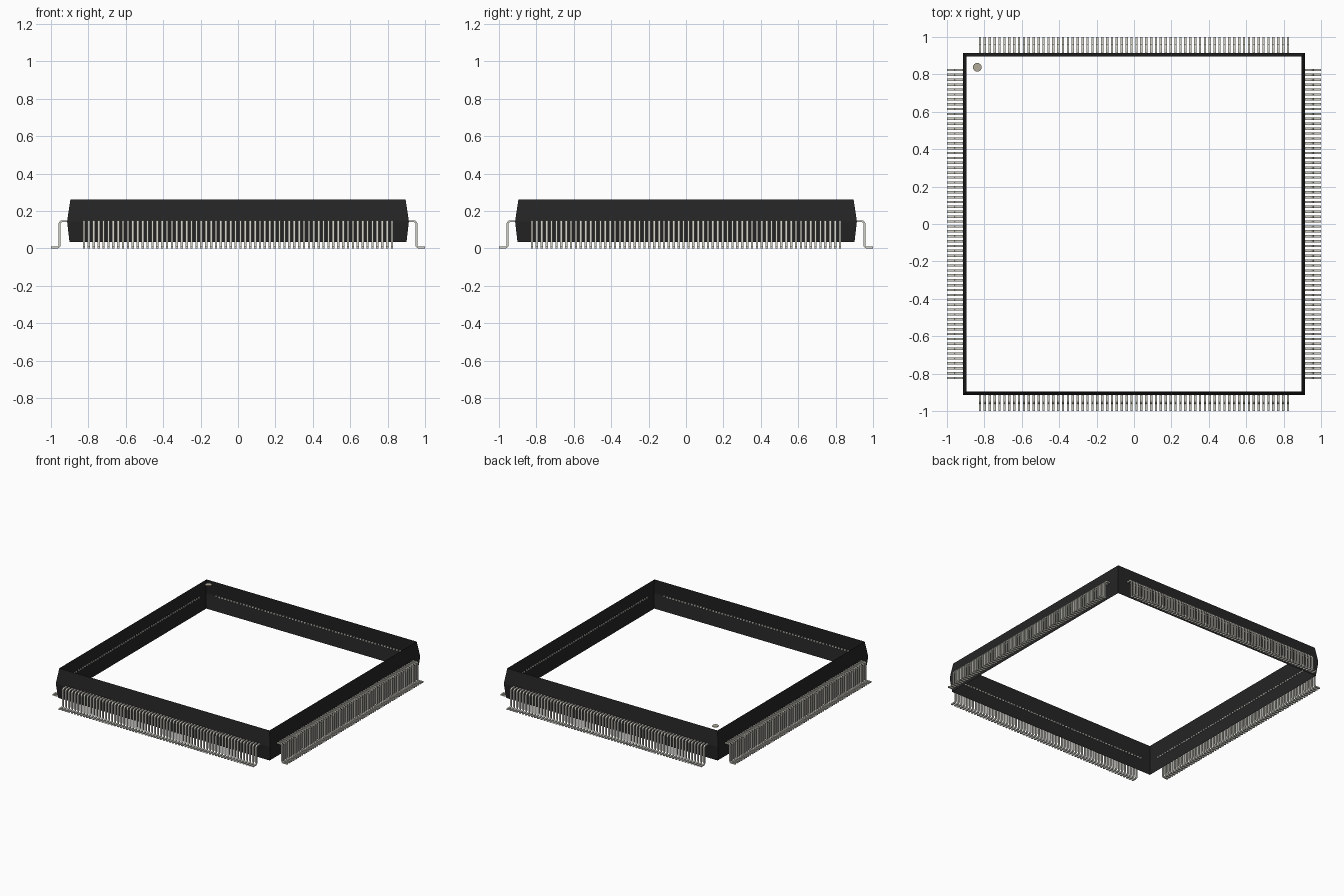
import bpy, bmesh, math
from mathutils import Matrix

cube = bpy.data.objects.get("Cube")
if cube:
    bpy.data.objects.remove(cube, do_unlink=True)


def material(name, rgb):
    m = bpy.data.materials.new(name)
    m.use_nodes = True
    m.diffuse_color = (*rgb, 1)
    m.node_tree.nodes["Principled BSDF"].inputs["Base Color"].default_value = (*rgb, 1)
    return m


BLACK = material("black plastic", (0.019, 0.0185, 0.0185))
METAL = material("pin metal", (0.645, 0.637, 0.571))
LABEL = material("light brown mark", (0.435, 0.398, 0.316))


def add_object(name, bm, mat):
    mesh = bpy.data.meshes.new(name)
    bm.to_mesh(mesh)
    bm.free()
    mesh.materials.append(mat)
    obj = bpy.data.objects.new(name, mesh)
    bpy.context.collection.objects.link(obj)
    return obj


# Body: four thin sloping walls, open at top and bottom
bm = bmesh.new()
rings = []
for half, z in [(0.901, 0.034), (0.913, 0.139), (0.913, 0.150), (0.896, 0.262)]:
    rings.append([bm.verts.new((half * sx, half * sy, z))
                  for sx, sy in [(-1, -1), (1, -1), (1, 1), (-1, 1)]])
for low, high in zip(rings, rings[1:]):
    for i in range(4):
        j = (i + 1) % 4
        bm.faces.new((low[i], low[j], high[j], high[i]))
add_object("body_walls", bm, BLACK)

# Pin 1 mark: a small disc flush with the top of the body
bm = bmesh.new()
bmesh.ops.create_cone(bm, cap_ends=True, segments=32, radius1=0.023, radius2=0.023,
                      depth=0.004, matrix=Matrix.Translation((-0.838, 0.838, 0.260)))
add_object("pin_one_mark", bm, LABEL)

# Gull-wing pin outline in the x-z plane
PINS, PITCH, WIDTH = 64, 0.02614, 0.0122
THICK, R_IN, TOP = 0.010, 0.008, 0.150
R_OUT = R_IN + THICK
LEG = 0.949                                   # inner face of the upright


def arc(cx, cz, r, start, end, steps=4):
    angles = [math.radians(start + (end - start) * i / steps) for i in range(steps + 1)]
    return [(cx + r * math.cos(a), cz + r * math.sin(a)) for a in angles]


upper = (LEG - R_IN, TOP - R_OUT)             # centre of shoulder bend
lower = (LEG + THICK + R_IN, R_OUT)           # centre of foot bend
outer = [(0.908, TOP)] + arc(*upper, R_OUT, 90, 0) + arc(*lower, R_IN, 180, 270) + [(1.0, THICK)]
inner = [(0.908, TOP - THICK)] + arc(*upper, R_IN, 90, 0) + arc(*lower, R_OUT, 180, 270) + [(1.0, 0.0)]


def add_pin(bm, y):
    rows = []
    for (ox, oz), (ix, iz) in zip(outer, inner):
        rows.append([bm.verts.new(p) for p in (
            (ox, y - WIDTH / 2, oz), (ox, y + WIDTH / 2, oz),
            (ix, y + WIDTH / 2, iz), (ix, y - WIDTH / 2, iz))])
    for a, b in zip(rows, rows[1:]):
        for i in range(4):
            j = (i + 1) % 4
            bm.faces.new((a[i], b[i], b[j], a[j]))
    bm.faces.new(rows[0])
    bm.faces.new(rows[-1][::-1])


# One row of pins per side
for k, side in enumerate(("left", "back", "right", "front")):
    bm = bmesh.new()
    for n in range(PINS):
        add_pin(bm, (n - (PINS - 1) / 2) * PITCH)
    bmesh.ops.recalc_face_normals(bm, faces=bm.faces)
    bmesh.ops.rotate(bm, verts=bm.verts, cent=(0, 0, 0),
                     matrix=Matrix.Rotation(k * math.pi / 2, 3, "Z"))
    row = add_object(side + "_pins", bm, METAL)
    bpy.ops.object.select_all(action="DESELECT")
    row.select_set(True)
    bpy.context.view_layer.objects.active = row
    bpy.ops.object.shade_smooth_by_angle(angle=math.radians(35))
